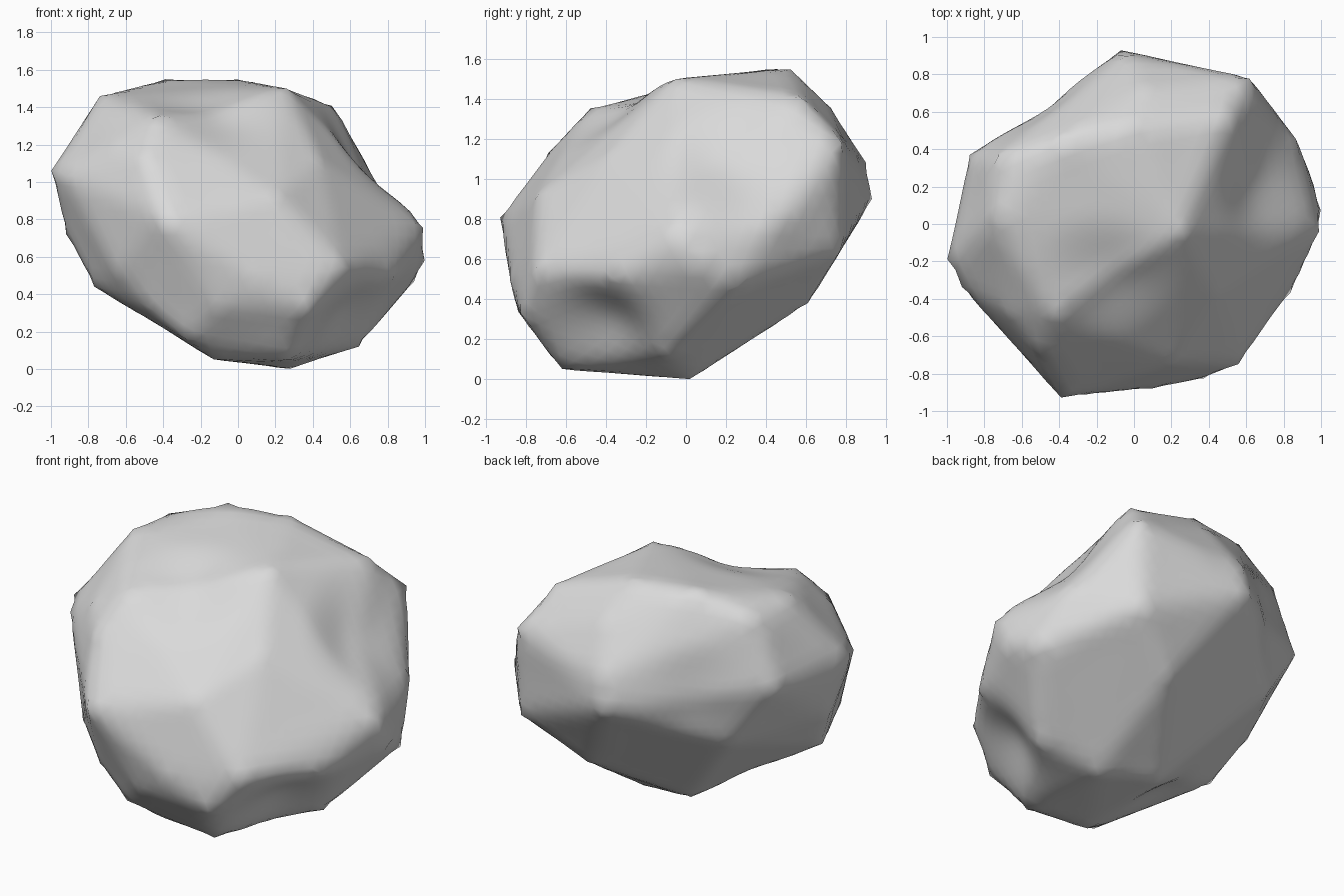
import bpy
import bmesh
from mathutils import Vector
from mathutils.bvhtree import BVHTree

default_cube = bpy.data.objects.get("Cube")
if default_cube:
    bpy.data.objects.remove(default_cube, do_unlink=True)

# Corner positions of the boulder, grouped from top to bottom
CROWN = [(-.39, .46, 1.55), (0, .52, 1.55), (.26, -.05, 1.5), (.5, .57, 1.41),
         (-.73, .36, 1.43), (-.74, .02, 1.46), (-.43, -.48, 1.36), (.05, .72, 1.36)]
SHOULDER = [(-1, -.19, 1.06), (-.92, -.34, 1.03), (-.68, -.47, 1.2), (-.5, -.69, 1.13),
            (.22, -.74, .92), (.44, -.38, 1.12), (.62, .78, 1.18),
            (-.05, .9, 1.08), (-.88, .37, 1.05)]
BELLY = [(-.39, -.93, .81), (-.65, -.62, .8), (-.65, -.6, .53), (.1, -.88, .5),
         (.56, -.75, .55), (.84, -.37, .5), (.99, -.04, .76), (1, .08, .58),
         (.87, .46, .8), (-.07, .93, .9), (.6, .77, .64), (-.92, -.1, .72),
         (-.6, .45, .65)]
BASE = [(-.77, -.25, .44), (-.48, -.67, .33), (-.28, -.69, .16), (-.1, -.84, .34),
        (.37, -.83, .33), (.94, .26, .46), (.65, -.08, .12), (.27, -.62, .05),
        (.28, .02, 0), (-.13, -.56, .05), (-.1, .1, .06), (.25, .61, .38)]

# Worn hollows: centre, reach, depth
HOLLOWS = [((-.16, -.31, 1.4), .42, .055),
           ((.62, -.42, .26), .38, .075),
           ((.74, .26, 1.09), .45, .08),
           ((-.5, .62, 1), .35, .03),
           ((-.35, -.2, .2), .3, .03)]

CENTRE = Vector((0, 0, .78))


def stone_envelope():
    """Convex body spanned by the corner positions, with its outer corners."""
    bm = bmesh.new()
    for corner in CROWN + SHOULDER + BELLY + BASE:
        bm.verts.new(corner)
    bmesh.ops.convex_hull(bm, input=bm.verts)
    tree = BVHTree.FromBMesh(bm)
    corners = [v.co.copy() for v in bm.verts if v.link_faces]
    bm.free()
    return tree, corners


def carve_hollow(verts, centre, reach, depth):
    """Push the surface inwards with a soft falloff."""
    centre = Vector(centre)
    for v in verts:
        fade = 1 - (v.co - centre).length / reach
        if fade > 0:
            v.co += (CENTRE - v.co).normalized() * depth * fade * fade * (3 - 2 * fade)


def relax(verts, factor):
    """Move each vertex towards (or away from) the mean of its neighbours."""
    means = []
    for v in verts:
        around = [e.other_vert(v).co for e in v.link_edges]
        means.append(sum(around, Vector()) / len(around))
    for v, mean in zip(verts, means):
        v.co = v.co.lerp(mean, factor)


def stone_material():
    mat = bpy.data.materials.new("stone_grey")
    mat.use_nodes = True
    colour = (.7, .7, .7, 1)
    mat.diffuse_color = colour
    shader = next(n for n in mat.node_tree.nodes if n.type == 'BSDF_PRINCIPLED')
    shader.inputs["Base Color"].default_value = colour
    shader.inputs["Roughness"].default_value = .9
    return mat


# Boulder: a sphere wrapped onto the envelope
envelope, corners = stone_envelope()
bm = bmesh.new()
bmesh.ops.create_icosphere(bm, subdivisions=5, radius=1)
for v in bm.verts:
    direction = v.co.normalized()
    hit = envelope.ray_cast(CENTRE + direction * 4, -direction)[0]
    v.co = hit if hit else CENTRE + direction * .8

# Soften the edges while keeping the volume, holding the corners
for _ in range(3):
    relax(bm.verts, .5)
    relax(bm.verts, -.5)
for corner in corners:
    nearest = min(bm.verts, key=lambda v: (v.co - corner).length_squared)
    nearest.co = nearest.co.lerp(corner, .9)

# Wear the hollows into the surface
for hollow in HOLLOWS:
    carve_hollow(bm.verts, *hollow)
bmesh.ops.recalc_face_normals(bm, faces=bm.faces)
for face in bm.faces:
    face.smooth = True

mesh = bpy.data.meshes.new("boulder")
bm.to_mesh(mesh)
bm.free()
mesh.materials.append(stone_material())
boulder = bpy.data.objects.new("boulder", mesh)
bpy.context.collection.objects.link(boulder)
